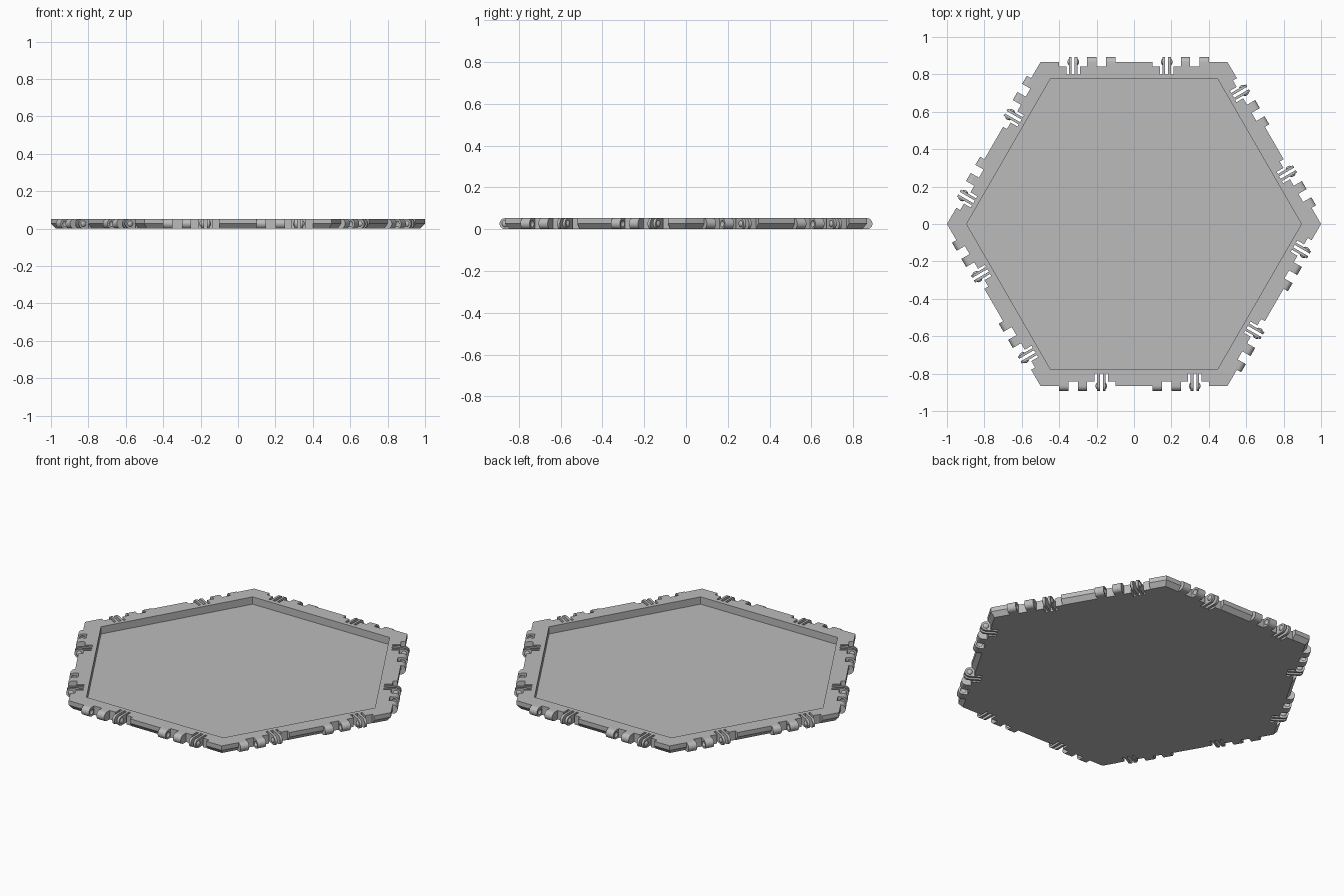
import bpy
import bmesh
from math import sin, cos, pi, radians
from mathutils import Matrix, Vector

if "Cube" in bpy.data.objects:
    bpy.data.objects.remove(bpy.data.objects["Cube"], do_unlink=True)

HEIGHT = 0.053
APOTHEM = 0.866           # hinge axis runs along this edge line
RADIUS = HEIGHT / 2       # knuckle radius
NOTCH = 0.842             # back wall of the hinge notch
SLOT = 0.80               # back wall of the flexible clip slots
UNIT = 0.05               # width of one knuckle
CLIP = 1.5 * UNIT         # clip centre within a hinge group
STARTS = (-0.40, 0.10)    # left end of the two hinge groups on a side

grey = bpy.data.materials.new("light_grey")
grey.use_nodes = True
grey.diffuse_color = (0.5, 0.5, 0.5, 1)
grey.node_tree.nodes["Principled BSDF"].inputs["Base Color"].default_value = (0.5, 0.5, 0.5, 1)


def make_object(name, bm):
    bmesh.ops.recalc_face_normals(bm, faces=bm.faces)
    mesh = bpy.data.meshes.new(name)
    bm.to_mesh(mesh)
    bm.free()
    mesh.materials.append(grey)
    obj = bpy.data.objects.new(name, mesh)
    bpy.context.collection.objects.link(obj)
    return obj


def prism(bm, outline, sweep):
    """Closed solid from an outline swept along a vector."""
    a = [bm.verts.new(p) for p in outline]
    b = [bm.verts.new(Vector(p) + Vector(sweep)) for p in outline]
    bm.faces.new(a)
    bm.faces.new(b[::-1])
    for i in range(len(a)):
        j = (i + 1) % len(a)
        bm.faces.new((a[i], b[i], b[j], a[j]))


def knuckle(bm, x, width, back):
    """Block with a rounded nose around the hinge axis."""
    arc = [pi / 2 - pi * i / 12 for i in range(13)]
    nose = [(x, APOTHEM + RADIUS * cos(t), RADIUS + RADIUS * sin(t)) for t in arc]
    prism(bm, [(x, back, HEIGHT)] + nose + [(x, back, 0)], (width, 0, 0))


def button(bm, x):
    """Flattened ball on the hinge axis."""
    place = Matrix.Translation((x, APOTHEM, RADIUS)) @ Matrix.Diagonal((0.6, 1, 1, 1))
    bmesh.ops.create_uvsphere(bm, u_segments=16, v_segments=8, radius=0.016, matrix=place)


def around_sides(name, add_group):
    """Repeat one hinge group twice on each of the six sides."""
    bm = bmesh.new()
    for k in range(6):
        part = bmesh.new()
        for start in STARTS:
            add_group(part, start)
        part.transform(Matrix.Rotation(k * pi / 3, 4, 'Z'))
        temp = bpy.data.meshes.new("temp")
        part.to_mesh(temp)
        part.free()
        bm.from_mesh(temp)
        bpy.data.meshes.remove(temp)
    return make_object(name, bm)


def cut(obj, cutter):
    mod = obj.modifiers.new("cut", 'BOOLEAN')
    mod.operation = 'DIFFERENCE'
    mod.solver = 'EXACT'
    mod.object = cutter
    bpy.context.view_layer.objects.active = obj
    bpy.ops.object.modifier_apply(modifier=mod.name)
    bpy.data.objects.remove(cutter, do_unlink=True)


# Hexagonal tray: chamfered underside, flat rim, sunken floor
bm = bmesh.new()
rings = []
for apothem, z in ((0.844, 0), (APOTHEM, RADIUS), (APOTHEM, HEIGHT), (0.775, HEIGHT), (0.775, 0.010)):
    r = apothem / cos(pi / 6)
    rings.append([bm.verts.new((r * cos(i * pi / 3), r * sin(i * pi / 3), z)) for i in range(6)])
bm.faces.new(rings[0][::-1])
bm.faces.new(rings[-1])
for low, high in zip(rings, rings[1:]):
    for i in range(6):
        j = (i + 1) % 6
        bm.faces.new((low[i], low[j], high[j], high[i]))
tray = make_object("tray", bm)


# Notches in the rim that make room for the hinges
def notch(bm, s):
    left, right, end = s + CLIP - 0.035, s + CLIP + 0.035, s + 6 * UNIT
    plan = [(s, NOTCH), (left, NOTCH), (left, SLOT), (right, SLOT),
            (right, NOTCH), (end, NOTCH), (end, 0.95), (s, 0.95)]
    prism(bm, [(x, y, -0.1) for x, y in plan], (0, 0, 0.3))


cut(tray, around_sides("notch_cutter", notch))


# Two solid knuckles per group, with sockets on their facing sides
def knuckle_pair(bm, s):
    for step in (3, 5):
        knuckle(bm, s + step * UNIT, UNIT, NOTCH)


def sockets(bm, s):
    for step in (4, 5):
        button(bm, s + step * UNIT)


knuckles = around_sides("hinge_knuckles", knuckle_pair)
cut(knuckles, around_sides("socket_cutter", sockets))


# Springy clip of two thin plates with snap buttons
def clip_plates(bm, s):
    for inner in (-0.022, 0.008):
        knuckle(bm, s + CLIP + inner, 0.014, SLOT)


def clip_buttons(bm, s):
    for side in (-1, 1):
        button(bm, s + CLIP + side * 0.0215)


clips = around_sides("clip_plates", clip_plates)


# Trim the buttons so they stay out of the middle slot
def middle_slot(bm, s):
    x = s + CLIP
    prism(bm, [(x - 0.012, 0.78, -0.1), (x + 0.012, 0.78, -0.1),
               (x + 0.012, 0.95, -0.1), (x - 0.012, 0.95, -0.1)], (0, 0, 0.3))


buttons = around_sides("clip_buttons", clip_buttons)
cut(buttons, around_sides("slot_cutter", middle_slot))

# Smooth the round noses and buttons, keep hard edges sharp
for obj in (tray, knuckles, clips, buttons):
    bpy.ops.object.select_all(action='DESELECT')
    obj.select_set(True)
    bpy.context.view_layer.objects.active = obj
    bpy.ops.object.shade_smooth_by_angle(angle=radians(30))
